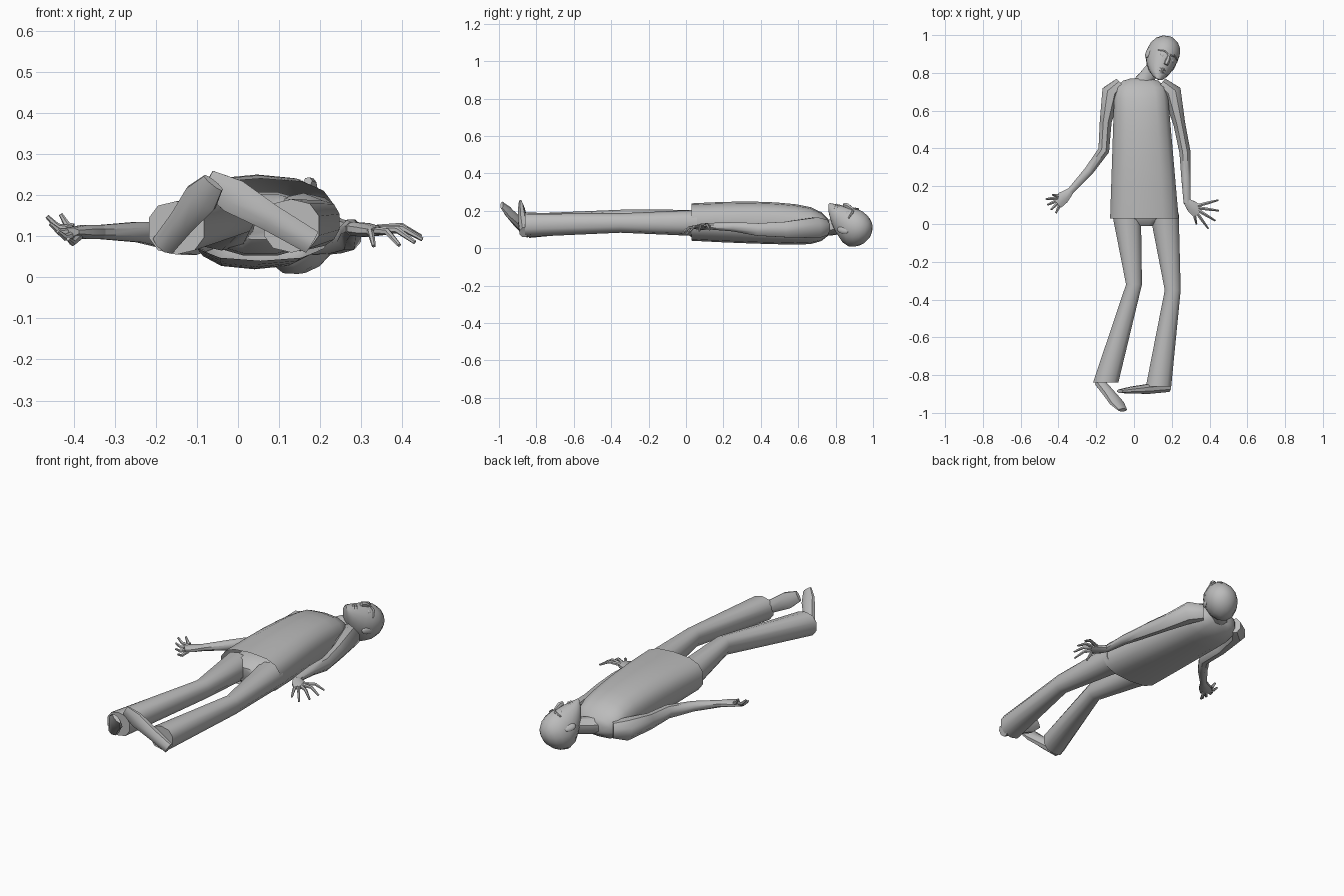
import bpy, bmesh, math
from mathutils import Vector, Matrix

old_cube = bpy.data.objects.get("Cube")
if old_cube:
    bpy.data.objects.remove(old_cube, do_unlink=True)

colour = (0.5, 0.5, 0.5, 1)
grey = bpy.data.materials.new("plain grey")
grey.use_nodes = True
grey.diffuse_color = colour
grey.node_tree.nodes["Principled BSDF"].inputs["Base Color"].default_value = colour

LENGTHWISE = Vector((0, 1, 0))
SKYWARD = Vector((0, 0, 1))


def finish(name, bm):
    bmesh.ops.recalc_face_normals(bm, faces=bm.faces[:])
    mesh = bpy.data.meshes.new(name)
    bm.to_mesh(mesh)
    bm.free()
    mesh.materials.append(grey)
    obj = bpy.data.objects.new(name, mesh)
    bpy.context.collection.objects.link(obj)
    bpy.ops.object.select_all(action='DESELECT')
    obj.select_set(True)
    bpy.context.view_layer.objects.active = obj
    bpy.ops.object.shade_smooth_by_angle(angle=math.radians(45))


def skin(name, rings, open_start=False):
    """Join matching rings of points into one closed surface."""
    bm = bmesh.new()
    rows = [[bm.verts.new(point) for point in ring] for ring in rings]
    for lower, upper in zip(rows, rows[1:]):
        for i in range(len(lower)):
            bm.faces.new((lower[i - 1], lower[i], upper[i], upper[i - 1]))
    if not open_start:
        bm.faces.new(rows[0])
    bm.faces.new(rows[-1])
    finish(name, bm)


def oval(centre, side, up, width, height, sides, square):
    ring = []
    for k in range(sides):
        angle = math.tau * (k + 0.5) / sides
        u, v = (math.copysign(abs(f) ** square, f) for f in (math.cos(angle), math.sin(angle)))
        ring.append(centre + side * u * width + up * v * height)
    return ring


def loft(name, path, widths, heights, sides=8, square=1, normal=None, ref=SKYWARD,
         open_start=False):
    """Tube of ovals; its sections follow the path unless a normal is given."""
    points = [Vector(point) for point in path]
    rings = []
    for i, centre in enumerate(points):
        before, after = points[max(i - 1, 0)], points[min(i + 1, len(points) - 1)]
        along = normal or (after - before).normalized()
        side = along.cross(ref).normalized()
        rings.append(oval(centre, side, side.cross(along), widths[i], heights[i], sides, square))
    skin(name, rings, open_start)


def scaled(values, factor):
    return [value * factor for value in values]


# Tunic: open at the hem, tapering upwards and rounded off at the shoulders
steps = [1 - (1 - k / 8) ** 2 for k in range(9)]
loft("tunic",
     [(0.055 - t / 50, 0.03 + 0.74 * t, 0.14 - 0.03 * t ** 3) for t in steps],
     [(0.185 - t / 22) * (1 - 0.6 * t ** 40) for t in steps],
     [(0.1 + math.sin(math.pi * t) / 80) * (1 - 0.7 * t ** 16) for t in steps],
     sides=14, square=0.75, normal=LENGTHWISE, open_start=True)

loft("neck", [(0.03, 0.71, 0.11), (0.06, 0.77, 0.11), (0.11, 0.83, 0.12)],
     [0.07, 0.045, 0.045], [0.05, 0.045, 0.045])


# Trousers: hip, knee and flared hem
def trouser_leg(name, hip, knee, hem):
    widths = [0.08, 0.044, 0.07]
    heights = [0.03 + width / 2 for width in widths]
    loft(name, [hip, knee, hem], widths, heights, sides=10, square=0.85, normal=LENGTHWISE)


trouser_leg("right_trouser_leg", (-0.04, 0.06, 0.135), (0, -0.32, 0.155), (-0.15, -0.84, 0.12))
trouser_leg("left_trouser_leg", (0.16, 0.06, 0.135), (0.205, -0.35, 0.135), (0.13, -0.86, 0.125))
seat_widths = [0.08, 0.15, 0.16]
loft("trouser_seat", [(0.055, y, 0.13) for y in (-0.01, 0.03, 0.12)],
     seat_widths, scaled(seat_widths, 0.5), sides=12, normal=LENGTHWISE)


# Shoes: heel, arch, ball and toe
def shoe(name, heel, toe):
    heel, toe = Vector(heel), Vector(toe)
    widths = [0.032, 0.036, 0.046, 0.03]
    thickness = [0.026, 0.028, 0.02, 0.01]
    loft(name, [heel.lerp(toe, t) for t in (0, 0.4, 0.75, 1)], widths, thickness, ref=LENGTHWISE)


shoe("right_shoe", (-0.18, -0.84, 0.08), (-0.06, -0.985, 0.23))
shoe("left_shoe", (0.18, -0.865, 0.085), (-0.075, -0.885, 0.235))


# Arms: collar, shoulder, upper arm, elbow, forearm and wrist
def arm(name, path):
    widths = [0.035, 0.054, 0.034, 0.032, 0.027, 0.019]
    heights = [0.045, 0.06, 0.045, 0.036, 0.027, 0.018]
    loft(name, path, widths, heights)


arm("right_arm", [(-0.07, 0.745, 0.11), (-0.12, 0.7, 0.11), (-0.15, 0.54, 0.1),
                  (-0.16, 0.39, 0.1), (-0.24, 0.28, 0.11), (-0.34, 0.17, 0.11)])
arm("left_arm", [(0.145, 0.745, 0.11), (0.2, 0.7, 0.11), (0.24, 0.53, 0.1),
                 (0.27, 0.38, 0.1), (0.275, 0.25, 0.115), (0.28, 0.11, 0.118)])


# Hands: flat palm with a fan of jointed fingers
def hand(label, wrist, palm, first_angle, step, reach, curl, rise, roll):
    wrist, palm = Vector(wrist), Vector(palm)
    end = palm + (palm - wrist).normalized() * 0.045
    loft(label + "_palm", [wrist, palm, end], [0.02, 0.036, 0.036], [0.018, 0.018, 0.011])
    for k, finger in enumerate(("little_finger", "ring_finger", "middle_finger",
                                "index_finger", "thumb")):
        angle = math.radians(first_angle + step * k)
        length = reach * (0.65 if finger == "thumb" else 1)
        forward = Vector((math.cos(angle), math.sin(angle), roll * (k - 2))) * length
        root = palm + forward.normalized() * 0.03
        joint = palm + forward * 0.65
        tip = palm + forward * (1 - curl) + SKYWARD * rise
        radii = [0.01, 0.0085, 0.005]
        loft(label + "_" + finger, [root, joint, tip], radii, radii, sides=6)


hand("left", (0.278, 0.12, 0.118), (0.31, 0.09, 0.115),
     first_angle=15, step=-23, reach=0.14, curl=0, rise=-0.03, roll=-0.05)
hand("right", (-0.335, 0.175, 0.11), (-0.375, 0.14, 0.11),
     first_angle=245, step=-20, reach=0.1, curl=0.1, rise=0.02, roll=0.2)

# Head axes: across the face, out of the face, and up to the crown
up = Vector((0.4, 0.88, -0.2)).normalized()
front = Vector((0.35, 0, 0.93))
front = (front - up * front.dot(up)).normalized()
across = front.cross(up)
head_frame = Matrix((across, front, up)).transposed().to_4x4()
head_frame.translation = Vector((0.145, 0.875, 0.122))


def place(x, y, z):
    return head_frame @ Vector((x, y, z))


# Skull: an egg with a narrow jaw pushed forward
rings = []
for k in range(10):
    s = math.cos(math.pi * (k + 0.5) / 10)
    bulge = math.sqrt(1 - s * s)
    width = 0.084 * bulge * (1 + s / 4)
    face = 0.1 * math.sqrt(1 - max(s, 0) ** 2)
    nape = -0.118 * bulge + 0.1 * max(-s, 0)
    rings.append(oval(place(0, (face + nape) / 2, 0.128 * s), across, front,
                      width, (face - nape) / 2, 14, 1))
skin("head", rings)


# Face details
def feature(name, points, radii):
    loft(name, [place(*point) for point in points], radii, radii, sides=6, ref=front)


def ball(name, centre, size, turn=0):
    bm = bmesh.new()
    shape = Matrix.Translation(centre) @ Matrix.Rotation(turn, 4, 'Z') @ Matrix.Diagonal(size)
    bmesh.ops.create_uvsphere(bm, u_segments=10, v_segments=6, radius=1,
                              matrix=head_frame @ shape.to_4x4())
    finish(name, bm)


feature("nose", [(0, 0.094, 0.02), (0, 0.11, -0.02), (0, 0.11, -0.04)], [0.007, 0.014, 0.012])
for lip, height in (("upper_lip", -0.068), ("lower_lip", -0.083)):
    feature(lip, [(x, 0.1 - abs(x) / 2, height) for x in (-0.026, 0, 0.026)],
            [0.004, 0.007, 0.004])
for label, s in (("right", 1), ("left", -1)):
    feature(label + "_brow", [(s * 0.01, 0.097, 0.02), (s * 0.03, 0.09, 0.028),
                              (s * 0.06, 0.066, 0.02)], [0.006, 0.007, 0.004])
    ball(label + "_eye", (s * 0.03, 0.08, 0), [0.013, 0.013, 0.013, 1])
    ball(label + "_ear", (s * 0.08, 0, 0), [0.009, 0.02, 0.034, 1], turn=s * 0.35)
